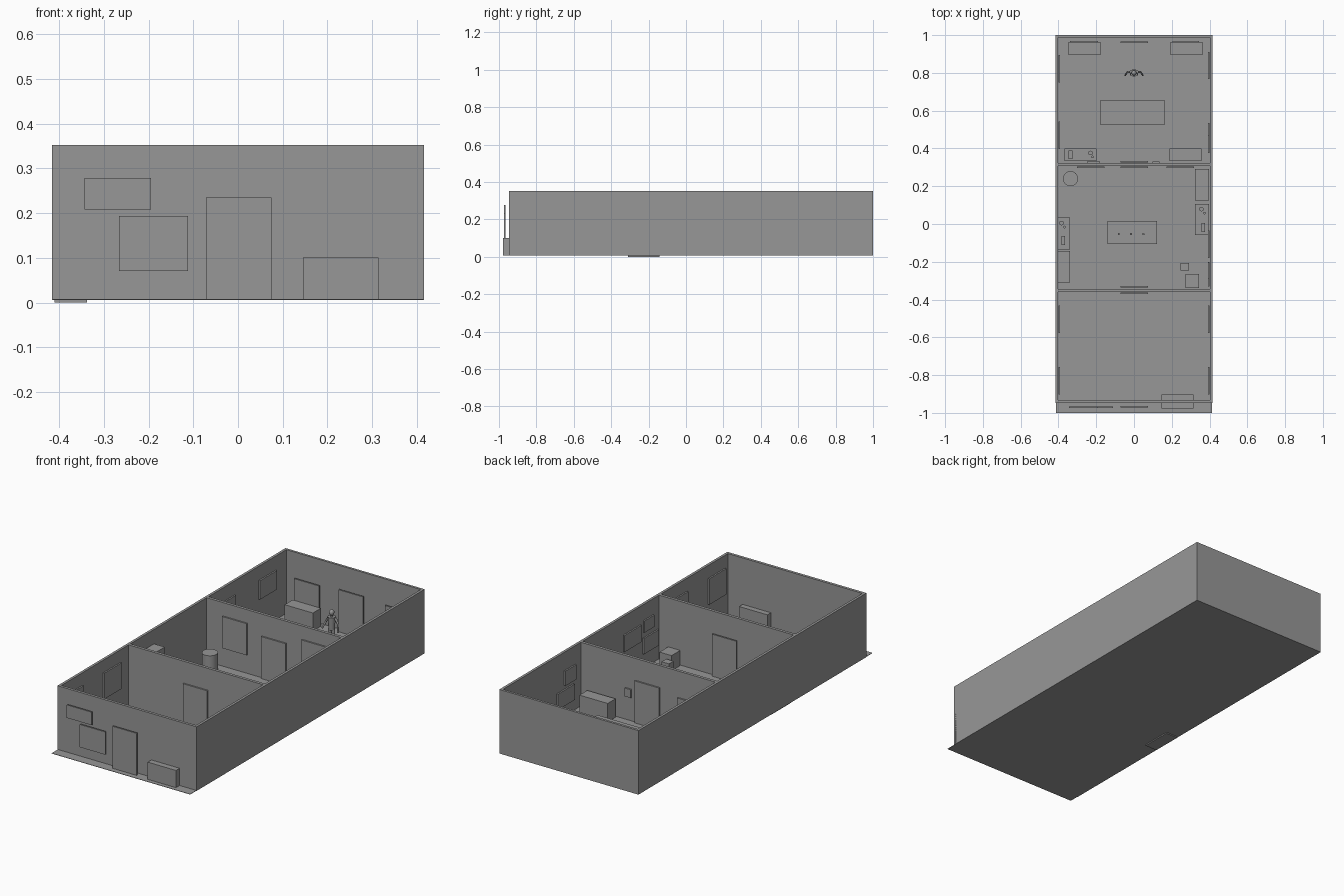
import bpy, math
from mathutils import Vector

if "Cube" in bpy.data.objects:
    bpy.data.objects.remove(bpy.data.objects["Cube"], do_unlink=True)

grey = bpy.data.materials.new("plain grey")
grey.use_nodes = True
colour = (0.31, 0.31, 0.31, 1)
grey.diffuse_color = colour
grey.node_tree.nodes["Principled BSDF"].inputs["Base Color"].default_value = colour

FLOOR = 0.008
CUPBOARD = 0.10


def finish(name):
    ob = bpy.context.object
    ob.name = name
    ob.data.materials.append(grey)
    return ob


def box(name, x0, x1, y0, y1, z0, z1):
    bpy.ops.mesh.primitive_cube_add(size=1, location=((x0 + x1) / 2, (y0 + y1) / 2, (z0 + z1) / 2))
    bpy.context.object.scale = (x1 - x0, y1 - y0, z1 - z0)
    bpy.ops.object.transform_apply(location=False, rotation=False)
    return finish(name)


def cylinder(name, x, y, r, z0, z1, sides=24):
    bpy.ops.mesh.primitive_cylinder_add(vertices=sides, radius=r, depth=z1 - z0, location=(x, y, (z0 + z1) / 2))
    ob = finish(name)
    bpy.ops.object.shade_smooth_by_angle()
    return ob


def ball(name, loc, size):
    bpy.ops.mesh.primitive_uv_sphere_add(segments=16, ring_count=10, radius=1, location=loc)
    bpy.context.object.scale = size
    bpy.ops.object.shade_smooth()
    return finish(name)


def limb(name, a, b, r0, r1):
    a, b = Vector(a), Vector(b)
    d = b - a
    bpy.ops.mesh.primitive_cone_add(vertices=12, radius1=r0, radius2=r1, depth=d.length, location=(a + b) / 2)
    bpy.context.object.rotation_euler = d.to_track_quat('Z', 'Y').to_euler()
    bpy.ops.object.shade_smooth_by_angle()
    return finish(name)


# Panels hung just off a cross wall (at y) or a side wall (at x)
def panel_y(name, x0, x1, y, z0, z1):
    box(name, x0, x1, y - 0.004, y + 0.004, z0, z1)


def panel_x(name, x, y0, y1, z0, z1):
    box(name, x - 0.004, x + 0.004, y0, y1, z0, z1)


# Floors, with a front step, and side walls for each room
rooms = {"front_room": (-0.945, -0.352), "middle_room": (-0.352, 0.315), "back_room": (0.315, 1.0)}
box("front_step", -0.414, 0.414, -1.0, -0.945, 0.006, FLOOR)
for room, (y0, y1) in rooms.items():
    box(room + "_floor", -0.416, 0.416, y0, y1, 0.006, FLOOR)
    for side, name in ((-1, "right"), (1, "left")):
        xs = sorted((side * 0.402, side * 0.416))
        box(f"{room}_{name}_wall", *xs, y0, y1, 0.006, 0.352)

# Cross walls
for name, y0, y1 in (("front_wall", -0.947, -0.932), ("front_partition", -0.36, -0.344),
                     ("back_partition", 0.307, 0.323), ("back_wall", 0.987, 1.0)):
    box(name, -0.416, 0.416, y0, y1, 0.006, 0.352)

# Doors on both faces of the walls
for y in (-0.968, -0.366, -0.332, 0.301, 0.329, 0.963):
    panel_y("door", -0.071, 0.075, y, FLOOR, 0.235)

# Front wall sign, window and planter
panel_y("front_sign", -0.343, -0.194, -0.969, 0.208, 0.278)
panel_y("front_window", -0.266, -0.112, -0.969, 0.07, 0.193)
box("front_planter", 0.145, 0.314, -0.978, -0.902, FLOOR, 0.101)

# Front room side boards
for x in (-0.397, 0.395):
    for y in (-0.505, -0.83):
        panel_x("side_board", x, y - 0.073, y + 0.073, 0.145, 0.285)

# Middle room wall boards
for x in (-0.23, 0.244):
    panel_y("wall_board", x - 0.073, x + 0.073, 0.301, 0.11, 0.281)
panel_x("middle_window", 0.395, -0.18, -0.035, 0.165, 0.255)
panel_x("middle_picture", 0.395, -0.29, -0.205, 0.205, 0.268)
panel_x("middle_low_board", 0.395, -0.33, -0.20, 0.09, 0.175)

# Middle room furniture
cylinder("round_bin", -0.336, 0.24, 0.04, FLOOR, CUPBOARD)
box("tall_cabinet", -0.41, -0.338, -0.31, -0.143, 0.0, 0.275)
box("low_cabinet", 0.323, 0.397, 0.125, 0.29, FLOOR, CUPBOARD)
box("right_counter", -0.402, -0.338, -0.134, 0.034, FLOOR, CUPBOARD)
box("left_counter", 0.323, 0.397, -0.058, 0.106, FLOOR, CUPBOARD)
box("table", -0.14, 0.122, -0.106, 0.016, FLOOR, CUPBOARD)
box("stool", 0.246, 0.29, -0.245, -0.206, FLOOR, 0.075)
box("side_desk", 0.272, 0.344, -0.339, -0.265, FLOOR, 0.09)
for x in (-0.08, -0.016, 0.05):
    cylinder("table_cup", x, -0.053, 0.006, CUPBOARD, 0.112, 12)

# Back room wall pieces
for x0, x1 in ((-0.34, -0.19), (0.204, 0.343)):
    panel_y("back_window", x0, x1, 0.966, 0.10, 0.222)
for y in (0.822, 0.47):
    panel_x("back_side_board", -0.397, y - 0.073, y + 0.073, 0.175, 0.277)
panel_x("back_low_board", 0.395, 0.39, 0.534, 0.07, 0.155)
panel_x("back_low_board", 0.395, 0.767, 0.91, 0.07, 0.155)
panel_x("back_picture", 0.395, 0.376, 0.47, 0.175, 0.255)
panel_y("small_picture", 0.098, 0.135, 0.328, 0.135, 0.18)
panel_y("notice", -0.25, -0.18, 0.328, 0.14, 0.21)

# Back room furniture
box("desk", -0.177, 0.161, 0.524, 0.656, FLOOR, CUPBOARD)
for x0 in (-0.347, 0.193):
    box("back_cabinet", x0, x0 + 0.169, 0.894, 0.963, FLOOR, 0.105)
box("back_counter", -0.368, -0.198, 0.333, 0.40, FLOOR, 0.105)
box("back_shelf", 0.188, 0.357, 0.333, 0.40, FLOOR, 0.108)

# Cups and trays on the counters
for name, cups, tray in (
        ("right_counter", ((-0.384, 0.005), (-0.368, -0.016)), (-0.384, -0.366, -0.112, -0.064)),
        ("left_counter", ((0.357, 0.079), (0.373, 0.058)), (0.357, 0.377, -0.043, 0.005)),
        ("back_counter", ((-0.23, 0.376), (-0.219, 0.355)), (-0.346, -0.325, 0.344, 0.389))):
    for (x, y), r in zip(cups, (0.012, 0.007)):
        cylinder(name + "_cup", x, y, r, CUPBOARD, 0.12, 16)
    box(name + "_tray", *tray, CUPBOARD, 0.115)

# Standing figure with arms held slightly out
fy = 0.80
ball("figure_head", (0, fy, 0.192), (0.013, 0.014, 0.016))
limb("figure_neck", (0, fy, 0.165), (0, fy, 0.182), 0.006, 0.006)
limb("figure_torso", (0, fy, 0.10), (0, fy, 0.17), 0.015, 0.02)
for s in (-1, 1):
    shoulder, elbow, hand = (s * 0.018, fy + 0.005, 0.165), (s * 0.036, fy + 0.004, 0.135), (s * 0.046, fy - 0.012, 0.105)
    limb("figure_upper_arm", shoulder, elbow, 0.007, 0.005)
    limb("figure_forearm", elbow, hand, 0.005, 0.004)
    ball("figure_hand", hand, (0.005, 0.005, 0.007))
    limb("figure_leg", (s * 0.009, fy, 0.105), (s * 0.014, fy, 0.014), 0.01, 0.006)
    box("figure_foot", s * 0.014 - 0.006, s * 0.014 + 0.006, fy - 0.014, fy + 0.008, FLOOR, 0.017)
